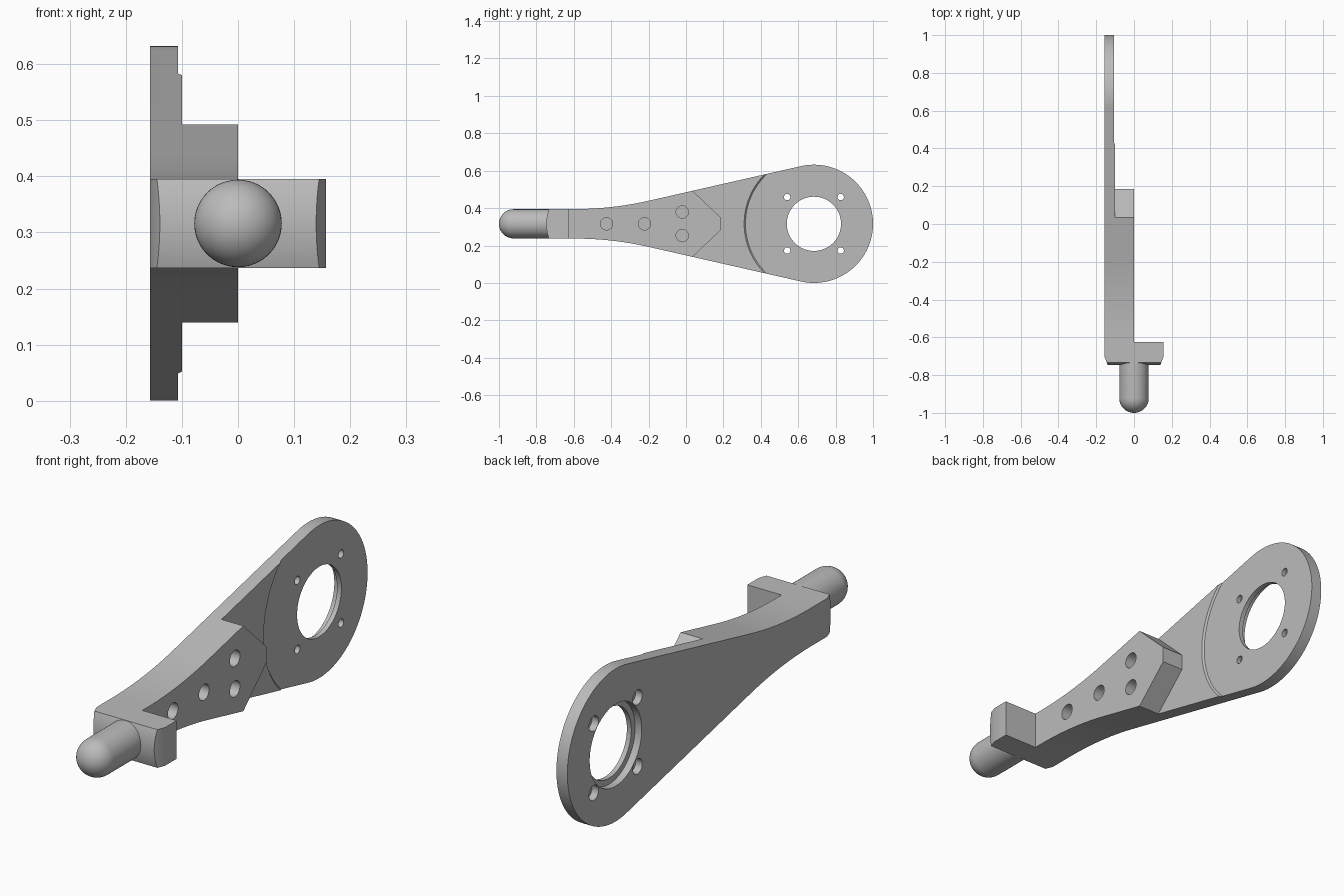
import bpy, bmesh, math
from mathutils import Matrix, Vector

if "Cube" in bpy.data.objects:
    bpy.data.objects.remove(bpy.data.objects["Cube"], do_unlink=True)

MID = 0.316            # height of the arm's centre line
BACK, STEP, EDGE = -0.157, -0.1, 0.157   # x of back face, plate face, block end
HUB, HUB_R = 0.684, 0.316                # hub centre (y) and radius
HALF = 0.079           # half height of the narrow end

grey = bpy.data.materials.new("satin grey")
grey.use_nodes = True
grey.diffuse_color = (0.5, 0.5, 0.5, 1)
grey.node_tree.nodes["Principled BSDF"].inputs["Base Color"].default_value = (0.5, 0.5, 0.5, 1)


def add_object(name, bm):
    bmesh.ops.recalc_face_normals(bm, faces=bm.faces)
    mesh = bpy.data.meshes.new(name)
    bm.to_mesh(mesh)
    bm.free()
    mesh.materials.append(grey)
    obj = bpy.data.objects.new(name, mesh)
    bpy.context.collection.objects.link(obj)
    return obj


def prism(name, upper, x0, x1):
    """Extrude along x a profile given by its upper half, mirrored about MID."""
    lower = [(y, -h) for y, h in reversed(upper) if h > 1e-5]
    bm = bmesh.new()
    face = bm.faces.new([bm.verts.new((x0, y, MID + h)) for y, h in upper + lower])
    new = bmesh.ops.extrude_face_region(bm, geom=[face])["geom"]
    bmesh.ops.translate(bm, vec=(x1 - x0, 0, 0),
                        verts=[v for v in new if isinstance(v, bmesh.types.BMVert)])
    return add_object(name, bm)


def drill(name, y, h, r0, r1, x0, x1, segments=32):
    """Round cutter along x."""
    bm = bmesh.new()
    place = Matrix.Translation(((x0 + x1) / 2, y, MID + h)) @ Matrix.Rotation(math.pi / 2, 4, 'Y')
    bmesh.ops.create_cone(bm, cap_ends=True, segments=segments, radius1=r0, radius2=r1,
                          depth=x1 - x0, matrix=place)
    return add_object(name, bm)


def combine(target, tool, operation):
    tool.hide_render = True
    mod = target.modifiers.new(tool.name, 'BOOLEAN')
    mod.operation, mod.solver, mod.object = operation, 'EXACT', tool
    bpy.context.view_layer.objects.active = target
    bpy.ops.object.modifier_apply(modifier=mod.name)
    bpy.data.objects.remove(tool, do_unlink=True)


# Profile pieces: bulged front end, blended neck, tapered flank
front = []
for i in range(9):
    h = HALF * i / 8
    front.append((-0.747 + 0.014 * (h / HALF) ** 2, h))
front_end = front[1:] if front[0][1] > 0 else front

slope = math.radians(12.8)
tangent = Vector((HUB - HUB_R * math.sin(slope), HUB_R * math.cos(slope)))
corner = Vector((tangent.x - (tangent.y - HALF) / math.tan(slope), HALF))
start = corner - Vector((0.2, 0))
end = corner + 0.2 * Vector((math.cos(slope), math.sin(slope)))
neck = []
for i in range(13):
    t = i / 12
    p = start * (1 - t) ** 2 + corner * 2 * t * (1 - t) + end * t * t
    neck.append((p.x, p.y))

# Flat plate with the round hub
rim = []
for i in range(37):
    a = (math.pi / 2 + slope) * (1 - i / 36)
    rim.append((HUB + HUB_R * math.cos(a), HUB_R * math.sin(a)))
arm = prism("arm", front_end + neck + rim, BACK, STEP)

# Thick pointed boss and the end block
shoulder = 0.035
flank = tangent.y - (tangent.x - shoulder) * math.tan(slope)
boss = prism("boss", front_end + neck + [(shoulder, flank), (0.185, 0.034)], BACK, 0)
block = prism("end_block", front_end + [(-0.625, HALF)], BACK, EDGE)
combine(arm, boss, 'UNION')
combine(arm, block, 'UNION')

# Shallow hub recess, bearing hole and its counterbore
cutters = [
    drill("recess", HUB, 0, 0.366, 0.425, -0.107, -0.05, 128),
    drill("bearing_hole", HUB, 0, 0.145, 0.145, -0.3, 0.1, 64),
    drill("bearing_seat", HUB, 0, 0.17, 0.17, -0.3, -0.127, 64),
]
# Screw holes with counterbores
for sy in (-1, 1):
    for sz in (-1, 1):
        y, h = HUB + sy * 0.143, sz * 0.143
        cutters.append(drill("screw_hole", y, h, 0.017, 0.017, -0.3, 0.1))
        cutters.append(drill("screw_seat", y, h, 0.031, 0.031, -0.3, -0.127))
# Blind holes in the boss
for y, h in ((-0.425, 0), (-0.222, 0), (-0.02, 0.063), (-0.02, -0.063)):
    cutters.append(drill("blind_hole", y, h, 0.033, 0.033, -0.1, 0.1))
for cutter in cutters:
    combine(arm, cutter, 'DIFFERENCE')

# Chamfer both front side edges
bm = bmesh.new()
bm.from_mesh(arm.data)
for side in (-1, 1):
    cut = bmesh.ops.bisect_plane(bm, geom=bm.verts[:] + bm.edges[:] + bm.faces[:], dist=1e-5,
                                 plane_co=(side * EDGE, -0.7, MID),
                                 plane_no=(side * 0.045, -0.017, 0), clear_outer=True)
    rims = [e for e in cut["geom_cut"] if isinstance(e, bmesh.types.BMEdge) and e.is_boundary]
    bmesh.ops.holes_fill(bm, edges=rims, sides=0)
bmesh.ops.recalc_face_normals(bm, faces=bm.faces)
bm.to_mesh(arm.data)
bm.free()

# Round-nosed pin, spun about its axis
bm = bmesh.new()
r = 0.078
path = [(-1 + r - r * math.cos(i * math.pi / 24), r * math.sin(i * math.pi / 24)) for i in range(13)]
path += [(-0.7, r), (-0.7, 0)]
verts = [bm.verts.new((0, y, MID + h)) for y, h in path]
edges = [bm.edges.new(pair) for pair in zip(verts, verts[1:])]
bmesh.ops.spin(bm, geom=verts + edges, cent=(0, 0, MID), axis=(0, 1, 0),
               angle=2 * math.pi, steps=48, use_merge=True)
bmesh.ops.remove_doubles(bm, verts=bm.verts, dist=1e-5)
pin = add_object("pin", bm)

for obj in (arm, pin):
    bpy.ops.object.select_all(action='DESELECT')
    obj.select_set(True)
    bpy.context.view_layer.objects.active = obj
    bpy.ops.object.shade_smooth_by_angle(angle=math.radians(30))
